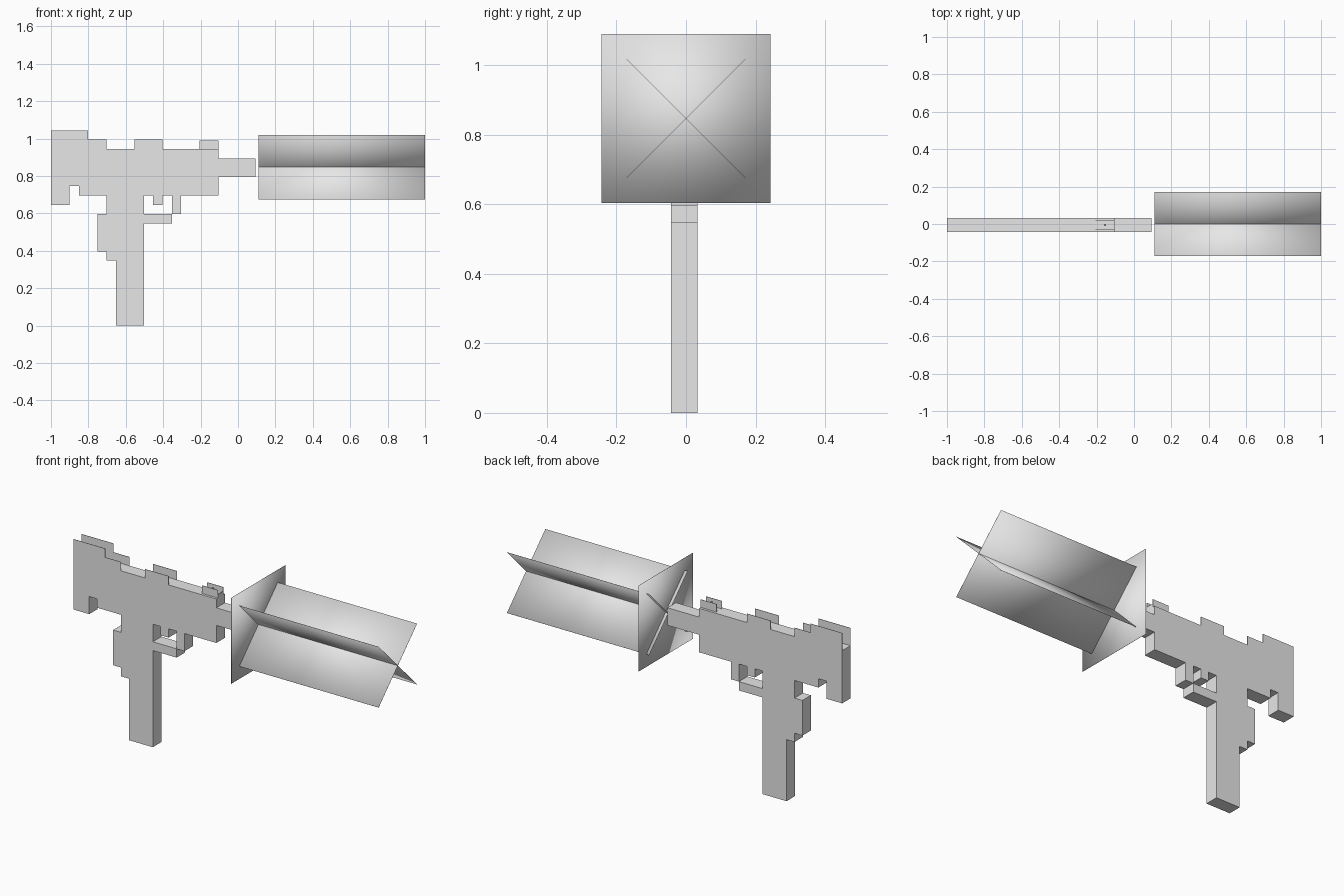
import bpy, bmesh, math
from mathutils import Matrix

cube = bpy.data.objects.get("Cube")
if cube:
    bpy.data.objects.remove(cube, do_unlink=True)

STEP = 0.0497                 # size of one block of the stepped outline
BACK, FRONT = 0.033, -0.043   # sides of the body in y
MID = (BACK + FRONT) / 2
THIN = 0.002

grey = bpy.data.materials.new("plain_grey")
grey.use_nodes = True
grey.diffuse_color = (0.8, 0.8, 0.8, 1)
grey.node_tree.nodes["Principled BSDF"].inputs["Base Color"].default_value = (0.8, 0.8, 0.8, 1)


def finish(name, bm):
    bmesh.ops.recalc_face_normals(bm, faces=bm.faces)
    mesh = bpy.data.meshes.new(name)
    bm.to_mesh(mesh)
    bm.free()
    mesh.materials.append(grey)
    obj = bpy.data.objects.new(name, mesh)
    bpy.context.collection.objects.link(obj)
    return obj


def extrude(name, outline, y0=FRONT, y1=BACK):
    """Side outline in block units, extruded from y0 to y1."""
    bm = bmesh.new()
    verts = [bm.verts.new((c * STEP - 1, y0, r * STEP)) for c, r in outline]
    face = bm.faces.new(verts)
    new = bmesh.ops.extrude_face_region(bm, geom=[face])["geom"]
    moved = [v for v in new if isinstance(v, bmesh.types.BMVert)]
    bmesh.ops.translate(bm, verts=moved, vec=(0, y1 - y0, 0))
    return finish(name, bm)


def rect(c0, r0, c1, r1):
    return [(c0, r0), (c1, r0), (c1, r1), (c0, r1)]


def sheet(name, size, centre, tilt=0):
    """Very thin smooth-shaded box, turned about the barrel axis."""
    bm = bmesh.new()
    bmesh.ops.create_cube(bm, size=1)
    bm.transform(Matrix.Translation(centre) @ Matrix.Rotation(tilt, 4, "X")
                 @ Matrix.Diagonal((*size, 1)))
    obj = finish(name, bm)
    for poly in obj.data.polygons:
        poly.use_smooth = True


# Solid stepped body
extrude("receiver", [(0, 13), (2, 13), (2, 15), (3, 15), (3, 14),
                     (18, 14), (18, 19), (0, 19)])
extrude("barrel", rect(18, 16, 22, 18))
extrude("grip_magazine", [(7, 0), (10, 0), (10, 14), (6, 14), (6, 12),
                          (5, 12), (5, 8), (6, 8), (6, 7), (7, 7)])
extrude("trigger", rect(11, 13, 12, 14))
extrude("trigger_guard", rect(10, 11, 13, 12))
extrude("guard_post", rect(13, 12, 14, 14))

# Thin upright walls along both edges of the top
rear_wall = [(0, 19), (6, 19), (6, 20), (4, 20), (4, 21), (0, 21)]
for side, y in (("front", FRONT), ("back", BACK - THIN)):
    extrude("rear_wall_" + side, rear_wall, y, y + THIN)
    extrude("middle_wall_" + side, rect(9, 19, 12, 20), y, y + THIN)

# Front sight: two side walls, end wall and a small post
for side, s in (("front", -1), ("back", 1)):
    y = MID + s * 0.023
    extrude("sight_wall_" + side, rect(16, 19, 18, 19.9), y - THIN / 2, y + THIN / 2)
extrude("sight_end", rect(17.95, 19, 18, 19.4), MID - 0.023, MID + 0.023)
extrude("sight_post", rect(16.9, 19, 17.1, 19.7), MID - 0.005, MID + 0.005)

# Muzzle flash: an upright square and two crossed sheets
AXIS = 0.847
sheet("flash_disc", (0.001, 0.486, 0.486), (0.128, 0, AXIS))
for name, sign in (("flash_sheet_a", 1), ("flash_sheet_b", -1)):
    sheet(name, (0.89, 0.486, 0.001), (0.555, 0, AXIS), sign * math.pi / 4)
